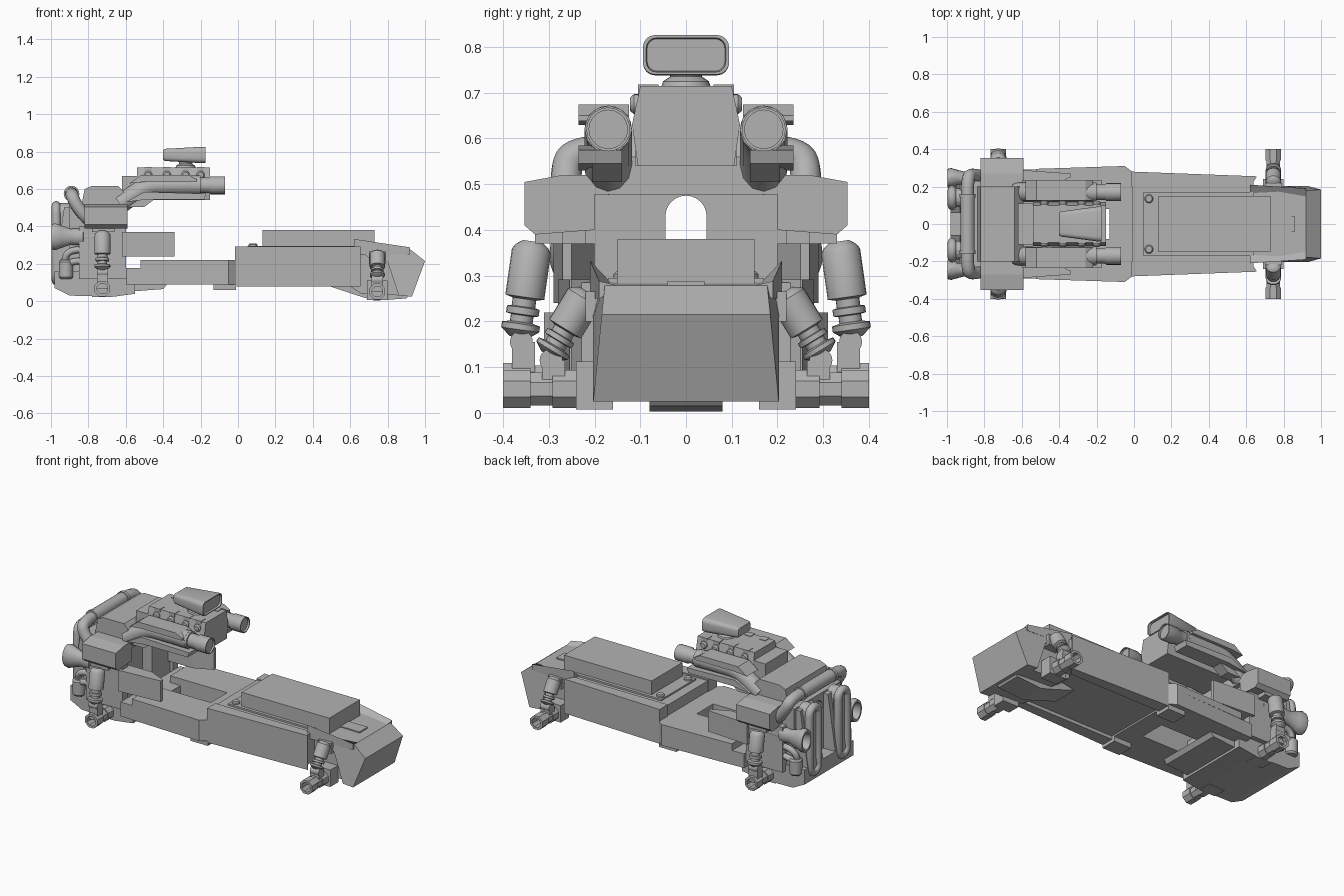
import bpy, bmesh, math
from mathutils import Vector

old = bpy.data.objects.get("Cube")
if old:
    bpy.data.objects.remove(old, do_unlink=True)

grey = bpy.data.materials.new("primer_grey")
grey.use_nodes = True
COLOUR = (0.45, 0.45, 0.45, 1)
grey.diffuse_color = COLOUR
grey.node_tree.nodes["Principled BSDF"].inputs["Base Color"].default_value = COLOUR
round_parts = []


def add(name, mesh, mirror=False, smooth=False):
    mesh.materials.clear()
    mesh.materials.append(grey)
    ob = bpy.data.objects.new(name, mesh)
    bpy.context.collection.objects.link(ob)
    if mirror:
        mod = ob.modifiers.new("mirror", 'MIRROR')
        mod.use_axis = (False, True, False)
    if smooth:
        round_parts.append(ob)
    return ob


def finish(name, bm, mirror, smooth=False):
    bmesh.ops.recalc_face_normals(bm, faces=bm.faces)
    mesh = bpy.data.meshes.new(name)
    bm.to_mesh(mesh)
    bm.free()
    return add(name, mesh, mirror, smooth)


def prism(name, axis, a, b, pts, mirror=False, warp=None):
    """Extrude an outline along an axis from a to b."""
    place = {'x': lambda p, d: (d, p[0], p[1]),
             'y': lambda p, d: (p[0], d, p[1]),
             'z': lambda p, d: (p[0], p[1], d)}[axis]
    bm = bmesh.new()
    lo = [bm.verts.new(place(p, a)) for p in pts]
    hi = [bm.verts.new(place(p, b)) for p in pts]
    bm.faces.new(lo)
    bm.faces.new(hi)
    for i in range(len(pts)):
        j = (i + 1) % len(pts)
        bm.faces.new((lo[i], lo[j], hi[j], hi[i]))
    if warp:
        for v in bm.verts:
            v.co = warp(v.co)
    return finish(name, bm, mirror)


def box(name, x, y, z, mirror=False):
    return prism(name, 'x', x[0], x[1],
                 [(y[0], z[0]), (y[1], z[0]), (y[1], z[1]), (y[0], z[1])], mirror)


def lathe(name, p0, p1, profile, mirror=True, n=20):
    """Rings of (fraction along the axis, radius) between two points."""
    p0, p1 = Vector(p0), Vector(p1)
    d = p1 - p0
    u = d.orthogonal().normalized()
    w = d.normalized().cross(u)
    bm = bmesh.new()
    rings = []
    for t, r in profile:
        rings.append([bm.verts.new(p0 + d * t + r * (u * math.cos(k) + w * math.sin(k)))
                      for k in (2 * math.pi * (i + 0.5) / n for i in range(n))])
    for a, b in zip(rings, rings[1:]):
        for i in range(n):
            j = (i + 1) % n
            bm.faces.new((a[i], a[j], b[j], b[i]))
    bm.faces.new(rings[0])
    bm.faces.new(rings[-1])
    return finish(name, bm, mirror, n > 8)


def pipe(name, pts, r, closed=False, smooth_path=True):
    """Mirrored round tube along a path."""
    cu = bpy.data.curves.new(name, 'CURVE')
    cu.dimensions = '3D'
    cu.bevel_depth = r
    cu.bevel_resolution = 4
    cu.use_fill_caps = True
    cu.resolution_u = 6
    sp = cu.splines.new('NURBS' if smooth_path else 'POLY')
    sp.points.add(len(pts) - 1)
    for p, q in zip(sp.points, pts):
        p.co = (*q, 1)
    sp.use_cyclic_u = closed
    if smooth_path:
        sp.order_u = 3
        sp.use_endpoint_u = True
    tmp = bpy.data.objects.new("tmp", cu)
    mesh = bpy.data.meshes.new_from_object(tmp)
    bpy.data.objects.remove(tmp)
    return add(name, mesh, True, True)


def stadium(cy, hw, z0, z1, steps=8):
    arc = [math.pi * i / steps for i in range(steps + 1)]
    return ([(cy + hw * math.cos(a), z1 - hw + hw * math.sin(a)) for a in arc] +
            [(cy - hw * math.cos(a), z0 + hw - hw * math.sin(a)) for a in arc])


# Front tub with side panels and battery lid
prism("tub", 'z', 0.1, 0.285,
      [(-.01, -.27), (.64, -.24), (.64, .24), (-.01, .27)])
prism("side_panel", 'z', 0.08, 0.292,
      [(-.015, .2), (-.015, .28), (.655, .255), (.655, .25), (.62, .2)], True)
box("lid", (.13, .73), (-.15, .15), (.28, .38))
box("lid_frame", (.05, .64), (-.17, .17), (.28, .295))
lathe("lid_pin", (.08, .135, .28), (.08, .135, .31), [(0, .023), (.8, .023), (1, .017)])

# Nose
prism("front_hull", 'y', -.165, .165,
      [(.6, .08), (.66, .04), (.9, .03), (.92, .26), (.6, .28)])
prism("nose", 'y', -.203, .203,
      [(.86, .03), (.93, .025), (1, .215), (.92, .278), (.64, .285), (.7, .23), (.8, .21)],
      warp=lambda c: Vector((c.x, c.y * (1 - .1 * max(0, (c.z - .03) / .2) * (c.x > .85)), c.z)))
prism("fender", 'x', .62, .92, [(.155, .275), (.21, .333), (.21, .25)], True,
      warp=lambda c: Vector((c.x, c.y - .02 * (c.x > .8), c.z - .045 * (c.x > .8 and c.z > .3))))
prism("skid", 'y', -.08, .08, [(.49, .08), (.64, .03), (.73, .003), (.9, .015), (.92, .04), (.6, .1)])
box("hood_plate", (.73, .86), (-.04, .04), (.27, .288))

# Cabin floor with an open bay
prism("floor", 'z', .09, .178,
      [(-.01, 0), (-.01, .28), (-.05, .31), (-.6, .29), (-.6, 0),
       (-.45, 0), (-.45, .08), (-.13, .08), (-.13, 0)], True)
prism("floor_deck", 'z', .178, .22,
      [(-.01, 0), (-.01, .28), (-.05, .31), (-.52, .295), (-.52, .08),
       (-.13, .08), (-.13, 0)], True)
box("floor_foot", (-.13, -.01), (.18, .28), (.06, .09), True)
prism("side_wedge", 'z', .24, .37,
      [(-.62, .2), (-.62, .29), (-.34, .27), (-.34, .25), (-.45, .2)], True)

# Rear bulkhead with an arched slot
arch = [(.045 * math.cos(a), .43 + .045 * math.sin(a))
        for a in (math.pi * i / 12 for i in range(13))]
prism("bulkhead", 'x', -.9, -.62,
      [(-.045, .1), (-.23, .1), (-.23, .51), (.23, .51), (.23, .1), (.045, .1)] + arch)
prism("bulkhead_side", 'y', .06, .21,
      [(-.98, .1), (-.98, .16), (-.93, .5), (-.88, .5), (-.88, .1)], True)
box("cross_bar", (-.64, -.59), (-.27, .27), (.477, .515))
prism("rear_shelf", 'x', -.82, -.59,
      [(.2, .4), (.33, .39), (.353, .41), (.353, .505), (.27, .52), (.2, .52)], True)
prism("rear_hump", 'y', -.2, .2,
      [(-.84, .5), (-.82, .6), (-.78, .617), (-.64, .617), (-.59, .56), (-.59, .5)])
box("shock_mount", (-.78, -.66), (.2, .33), (.37, .41), True)
box("strut_plate", (-.85, -.6), (.22, .27), (.12, .4), True)

# Rear pan
prism("rear_pan", 'y', -.24, .24,
      [(-.98, .07), (-.9, .03), (-.66, .025), (-.55, .04), (-.55, .1), (-.6, .16), (-.98, .16)])
prism("pan_lip", 'y', -.2, .2, [(-.6, .05), (-.4, .065), (-.38, .09), (-.6, .1)])

# Rear light loops and oval thrusters
loop = [(-.972, y, z) for y, z in stadium(.14, .042, .11, .512)]
pipe("rear_loop", loop, .024, closed=True, smooth_path=False)
prism("rear_loop_back", 'x', -.975, -.9, stadium(.14, .05, .1, .525), True)
thruster = lathe("thruster", (-.7, .245, .345), (-.998, .245, .345),
                 [(0, .035), (.42, .035), (.43, .045), (.55, .045), (.65, .042), (.82, .06),
                  (.93, .072), (1, .066), (1, .052), (.82, .04)])
for v in thruster.data.vertices:
    v.co.y = .245 + (v.co.y - .245) * .75
for i, z in enumerate((.2, .26)):
    pipe(f"coolant_pipe_{i + 1}", [(-.7, .25, z + .02), (-.85, .25, z + .02),
                                   (-.92, .25, z), (-.93, .23, z - .07), (-.9, .18, z - .09)], .018)
lathe("coolant_canister", (-.92, .24, .12), (-.92, .24, .22),
      [(0, .03), (.1, .038), (.9, .038), (1, .03)])

# Transverse tube with elbows
lathe("cross_tube", (-.89, -.16, .575), (-.89, .16, .575),
      [(0, .03), (0, .042), (.06, .042), (.06, .038), (.94, .038), (.94, .042), (1, .042), (1, .03)], False)
pipe("elbow", [(-.89, .15, .575), (-.89, .25, .575), (-.87, .265, .52), (-.8, .255, .43),
               (-.76, .24, .42)], .034)

# Engine
prism("engine_block", 'x', -.54, -.15,
      [(-.105, .54), (.105, .54), (.118, .63), (.1, .715), (-.1, .715), (-.118, .63)])
box("gearbox", (-.62, -.53), (-.11, .11), (.54, .67))
for i, x in enumerate((-.48, -.38, -.28, -.2)):
    lathe(f"stud_{i + 1}", (x, .08, .675), (x, .122, .675), [(0, .022), (.8, .022), (1, .015)])
    box(f"head_clamp_{i + 1}", (x - .02, x + .02), (.06, .105), (.69, .718), True)

# Exhaust manifolds
pipe("manifold", [(-.63, .168, .52), (-.6, .17, .54), (-.55, .17, .575), (-.48, .17, .615),
                  (-.4, .17, .62), (-.2, .17, .62)], .052)
prism("manifold_guard", 'y', .125, .235,
      [(-.58, .63), (-.52, .674), (-.26, .674), (-.22, .65), (-.22, .638), (-.5, .638)], True)
prism("manifold_cradle", 'y', .14, .235,
      [(-.6, .53), (-.48, .545), (-.18, .545), (-.17, .575), (-.5, .585)], True)
prism("manifold_foot", 'y', .14, .205, [(-.62, .505), (-.5, .505), (-.44, .55), (-.6, .56)], True)
lathe("tailpipe", (-.24, .17, .62), (-.07, .17, .62),
      [(0, .052), (.15, .052), (.16, .042), (.5, .042), (.55, .048), (1, .048), (1, .042), (.93, .042)])

# Air scoop: rounded shallow mouth tapering to the rear
bm = bmesh.new()
rings = []
for x, hw, z0, z1 in ((-.4, .06, .757, .808), (-.39, .067, .75, .815), (-.19, .094, .738, .826),
                      (-.175, .094, .74, .826), (-.175, .087, .745, .82), (-.187, .085, .747, .818)):
    ring, r = [], .3 * (z1 - z0)
    for sy, sz, start in ((1, 1, 0), (-1, 1, 1), (-1, -1, 2), (1, -1, 3)):
        for k in range(5):
            a = (start + k / 4) * math.pi / 2
            ring.append(bm.verts.new((x, sy * (hw - r) + r * math.cos(a),
                                      (z1 - r if sz > 0 else z0 + r) + r * math.sin(a))))
    rings.append(ring)
for a, b in zip(rings, rings[1:]):
    for i in range(len(a)):
        j = (i + 1) % len(a)
        bm.faces.new((a[i], a[j], b[j], b[i]))
bm.faces.new(rings[0])
bm.faces.new(rings[-1])
finish("air_scoop", bm, False, True)
lathe("scoop_neck", (-.28, 0, .71), (-.28, 0, .76), [(0, .055), (.3, .05), (.5, .035), (1, .04)], False)

# Axles and shock absorbers at both ends
hub = [(0, .038), (.3, .038), (.3, .045), (.55, .045), (.55, .039), (.75, .039), (.75, .045),
       (1, .045), (1, .03), (.5, .03)]
shock = [(0, .022), (.05, .036), (.1, .043), (.58, .043), (.6, .026), (.68, .026), (.69, .036),
         (.76, .036), (.77, .025), (.84, .025), (.86, .042), (.92, .042), (1, .02)]
ends = (("front", .745, .052, (.215, .265), (.3, .125), .95),
        ("rear", -.725, .068, (.335, .375), (.365, .165), 1))
for end, x, z, top, low, fat in ends:
    lathe(end + "_axle", (x, .16, z), (x, .4, z), hub, n=8)
    box(end + "_axle_bracket", (x - .055, x + .055), (.16, .24), (z - .045, z + .06), True)
    box(end + "_shock_foot", (x - .03, x + .03), (low[0] - .035, low[0] + .015), (z, low[1] - .01), True)
    lathe(end + "_shock_knuckle", (x - .03, low[0] - .005, low[1] - .01),
          (x + .03, low[0] - .005, low[1] - .01), [(0, .025), (1, .025)])
    lathe(end + "_shock", (x, *top), (x, *low), [(t, r * fat) for t, r in shock])
box("front_shock_mount", (.7, .79), (.15, .22), (.2, .265), True)
box("rear_axle_beam", (-.76, -.69), (-.2, .2), (.04, .1))

# Smooth the round parts, keeping edges sharp
bpy.ops.object.select_all(action='DESELECT')
for ob in round_parts:
    ob.select_set(True)
bpy.context.view_layer.objects.active = round_parts[0]
bpy.ops.object.shade_smooth_by_angle(angle=math.radians(35))
